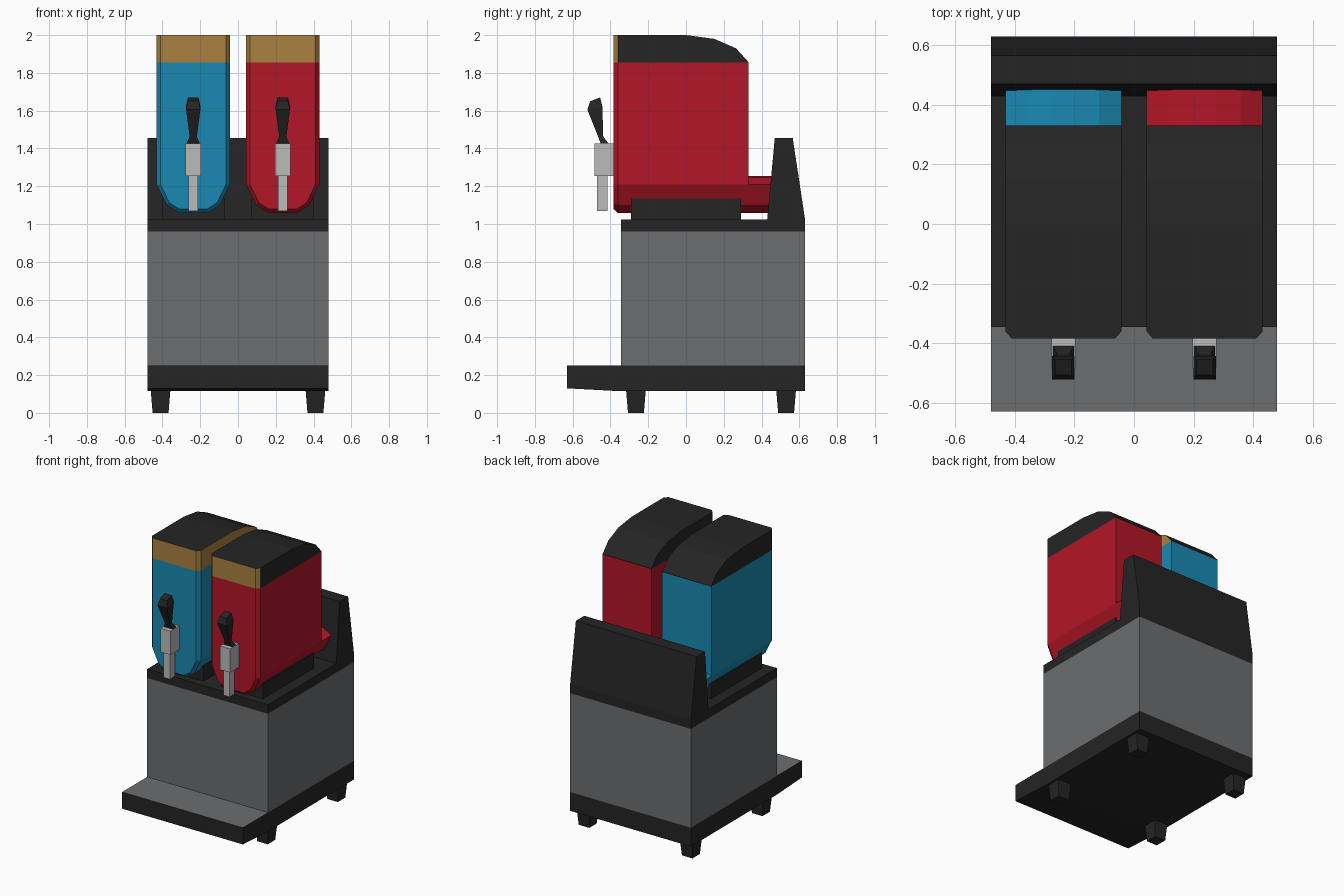
import bpy, bmesh

if "Cube" in bpy.data.objects:
    bpy.data.objects.remove(bpy.data.objects["Cube"])

def material(name, r, g, b):
    m = bpy.data.materials.new(name)
    m.diffuse_color = (r, g, b, 1)
    m.use_nodes = True
    m.node_tree.nodes["Principled BSDF"].inputs["Base Color"].default_value = m.diffuse_color
    return m

BLACK = material("black_plastic", 0.018, 0.018, 0.018)
STEEL = material("steel_panel", 0.15, 0.155, 0.16)
SILVER = material("bright_metal", 0.5, 0.5, 0.5)
RED = material("red_drink", 0.45, 0.008, 0.02)
BLUE = material("blue_drink", 0.01, 0.25, 0.45)
AMBER = material("amber_panel", 0.4, 0.22, 0.05)


def loft(name, rings, mats, pick=None):
    """Skin a row of matching point rings, cap the ends, colour faces with pick."""
    bm = bmesh.new()
    rows = [[bm.verts.new(p) for p in ring] for ring in rings]
    n = len(rows[0])
    for a, b in zip(rows, rows[1:]):
        for i in range(n):
            j = (i + 1) % n
            bm.faces.new((a[i], a[j], b[j], b[i]))
    bm.faces.new(rows[0])
    bm.faces.new(rows[-1])
    bmesh.ops.recalc_face_normals(bm, faces=bm.faces)
    bm.normal_update()
    if pick:
        for f in bm.faces:
            f.material_index = pick(f.normal, f.calc_center_median())
    me = bpy.data.meshes.new(name)
    bm.to_mesh(me)
    bm.free()
    for m in mats:
        me.materials.append(m)
    ob = bpy.data.objects.new(name, me)
    bpy.context.collection.objects.link(ob)
    return ob


def side_extrude(name, profile, x0, x1, mats, pick=None):
    return loft(name, [[(x, y, z) for y, z in profile] for x in (x0, x1)], mats, pick)


def rect(x0, x1, y0, y1, z):
    return [(x0, y0, z), (x1, y0, z), (x1, y1, z), (x0, y1, z)]


def box(name, x0, x1, y0, y1, z0, z1, mat):
    return loft(name, [rect(x0, x1, y0, y1, z0), rect(x0, x1, y0, y1, z1)], [mat])


# Base with steel drip tray top
side_extrude("base_tray", [(-0.63, 0.13), (-0.63, 0.25), (0.63, 0.25), (0.63, 0.115), (-0.35, 0.115)],
             -0.48, 0.48, [BLACK, STEEL], lambda n, c: int(n.z > 0.9))

# Cabinet
box("cabinet", -0.48, 0.48, -0.345, 0.63, 0.25, 0.96, STEEL)

# Counter slab and tapered back panel
side_extrude("top_and_back_panel",
             [(-0.345, 0.96), (-0.345, 1.025), (0.43, 1.025), (0.47, 1.455),
              (0.565, 1.455), (0.63, 1.025), (0.63, 0.96)], -0.48, 0.48, [BLACK])

# Tapered feet
for x in (-0.41, 0.41):
    for y in (-0.265, 0.53):
        loft("foot", [rect(x - w, x + w, y - w, y + w, z) for w, z in ((0.042, 0), (0.052, 0.12))], [BLACK])


def tank_ring(cx, y, inset):
    half = [(0.075, 1.058 + inset), (0.14 - inset * 0.6, 1.10 + inset * 0.6),
            (0.195 - inset, 1.21), (0.195 - inset, 1.855)]
    pts = half + [(-x, z) for x, z in reversed(half)]
    return [(cx + x, y, z) for x, z in pts]


def trough_ring(cx, y):
    half = [(0.075, 1.058), (0.14, 1.10), (0.195, 1.21), (0.12, 1.245), (0.04, 1.255)]
    pts = half + [(-x, z) for x, z in reversed(half)]
    return [(cx + x, y, z) for x, z in pts]


def dispenser(side, cx, drink):
    # Tank with chamfered front and rounded underside
    loft(side + "_tank", [tank_ring(cx, -0.385, 0.022), tank_ring(cx, -0.36, 0), tank_ring(cx, 0.33, 0)], [drink])
    # Trough running back into the panel
    loft(side + "_trough", [trough_ring(cx, 0.32), trough_ring(cx, 0.46)], [drink])

    # Curved lid with amber front
    sections = [(-0.385, 0.173, 2.0), (-0.36, 0.195, 2.0), (0, 0.195, 2.0),
                (0.15, 0.195, 1.98), (0.265, 0.195, 1.93), (0.33, 0.195, 1.858)]
    rings = [[(cx - w, y, 1.855), (cx + w, y, 1.855), (cx + w, y, t), (cx - w, y, t)] for y, w, t in sections]

    def lid_colour(n, c):
        front = n.y < -0.3 and c.y < -0.36
        inner = cx < 0 and n.x > 0.9
        return int(front or inner)
    loft(side + "_lid", rings, [BLACK, AMBER], lid_colour)

    # Cradle under the tank
    box(side + "_cradle", cx - 0.165, cx + 0.165, -0.29, 0.29, 1.02, 1.135, BLACK)
    # Tap body and nozzle
    box(side + "_tap_body", cx - 0.04, cx + 0.04, -0.485, -0.38, 1.255, 1.425, SILVER)
    box(side + "_tap_nozzle", cx - 0.025, cx + 0.025, -0.47, -0.415, 1.07, 1.26, SILVER)
    # Handle: front y, front z, back y, back z, half width
    handle = [(-0.45, 1.42, -0.405, 1.42, 0.037), (-0.465, 1.462, -0.438, 1.462, 0.019),
              (-0.522, 1.605, -0.443, 1.622, 0.038), (-0.507, 1.65, -0.455, 1.67, 0.028)]
    loft(side + "_tap_handle",
         [[(cx - w, a, za), (cx + w, a, za), (cx + w, b, zb), (cx - w, b, zb)] for a, za, b, zb, w in handle],
         [BLACK])


dispenser("left", -0.237, BLUE)
dispenser("right", 0.237, RED)
